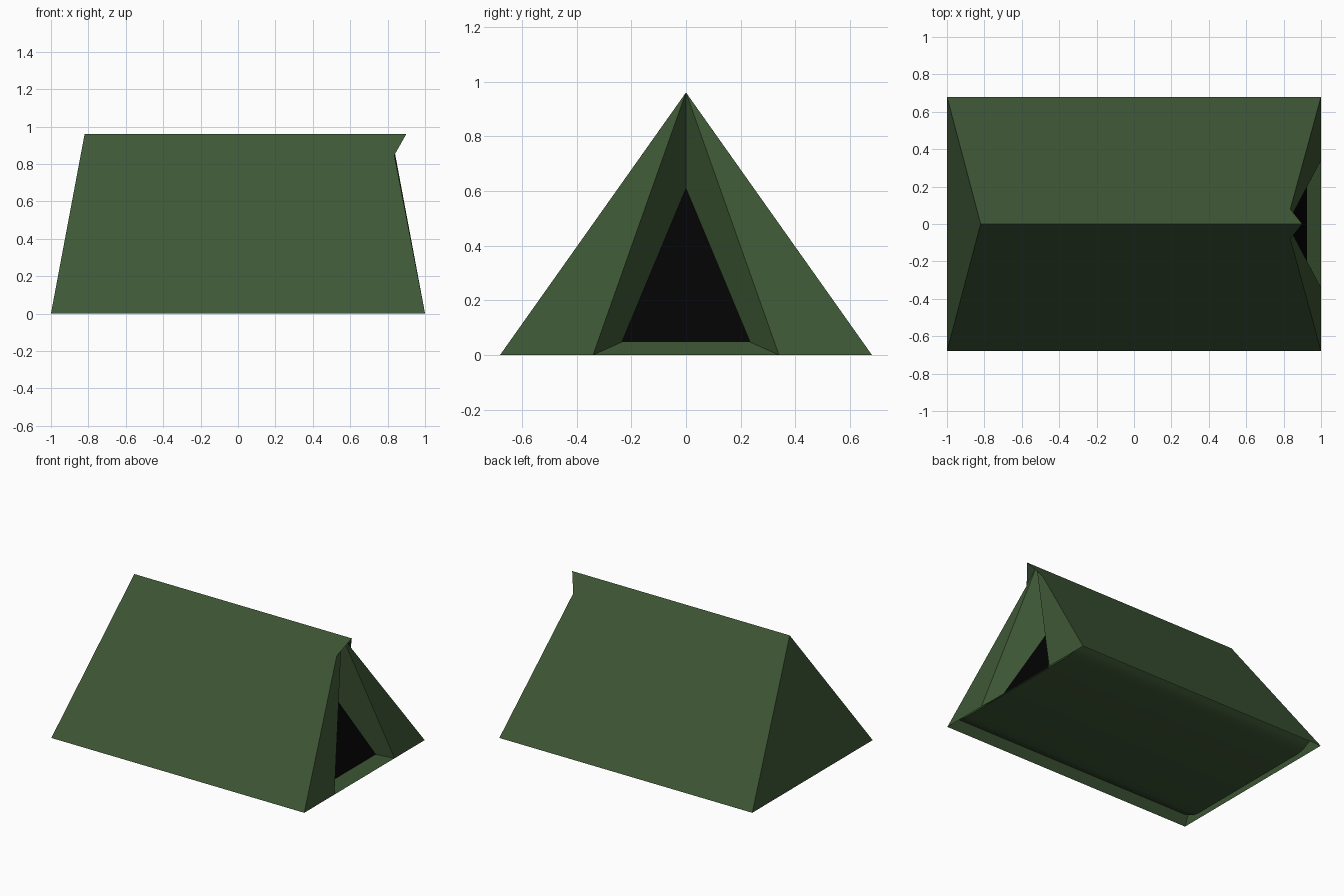
import bpy
import math

if "Cube" in bpy.data.objects:
    bpy.data.objects.remove(bpy.data.objects["Cube"])

# Key points of one half of the tent (y >= 0); the other half is mirrored
P = {
    "front": (1, 0.68, 0), "back": (-1, 0.68, 0),
    "front_mid": (1, 0, 0), "back_mid": (-1, 0, 0),
    "ridge_back": (-0.82, 0, 0.96), "ridge_tip": (0.90, 0, 0.96),
    "apex": (0.82, 0, 0.96), "notch": (0.836, 0.08, 0.847),
    "flap": (1, 0.34, 0), "door": (0.925, 0.235, 0.047),
    "door_mid": (0.925, 0, 0.047), "door_top": (0.66, 0, 0.61),
}


def material(name, color):
    mat = bpy.data.materials.new(name)
    mat.diffuse_color = (*color, 1)
    mat.use_nodes = True
    mat.node_tree.nodes["Principled BSDF"].inputs["Base Color"].default_value = mat.diffuse_color
    return mat


def half_mesh(name, verts, faces, mat):
    """Make an object from half of its mesh and mirror it across y = 0."""
    mesh = bpy.data.meshes.new(name)
    mesh.from_pydata(verts, [], faces)
    mesh.materials.append(mat)
    obj = bpy.data.objects.new(name, mesh)
    bpy.context.collection.objects.link(obj)
    mirror = obj.modifiers.new("Mirror", 'MIRROR')
    mirror.use_axis = (False, True, False)
    mirror.merge_threshold = 0.001
    return obj


def half_part(name, faces, mat):
    names = sorted({n for f in faces for n in f})
    return half_mesh(name, [P[n] for n in names],
                     [[names.index(n) for n in f] for f in faces], mat)


canvas = material("canvas_green", (0.048, 0.096, 0.036))
dark = material("opening_black", (0.001, 0.001, 0.001))

# Roof with the pointed overhang at the front, and the sloped back end
half_part("roof", [("front", "back", "ridge_back", "ridge_tip", "notch")], canvas)
half_part("back_wall", [("back", "back_mid", "ridge_back")], canvas)

# Front flaps, folded reveal around the doorway and the sill
half_part("front_flaps", [("flap", "front", "notch", "apex")], canvas)
half_part("doorway_reveal", [
    ("flap", "apex", "door_top", "door"),
    ("front_mid", "flap", "door", "door_mid"),
], canvas)

# Dark opening
half_part("doorway_opening", [("door_mid", "door", "door_top")], dark)

# Groundsheet: flat underneath, its long edges curling up to meet the walls
profile = [(0, 0.004), (0.5, 0.004), (0.55, 0.012), (0.595, 0.034), (0.638, 0.058)]
ends = (-0.96, 0.985)
n = len(profile)
verts = [(x, y, z) for x in ends for y, z in profile]
faces = [(i, i + 1, n + i + 1, n + i) for i in range(n - 1)]
floor = half_mesh("groundsheet", verts, faces, canvas)
bpy.context.view_layer.objects.active = floor
floor.select_set(True)
bpy.ops.object.shade_smooth_by_angle(angle=math.radians(40))
